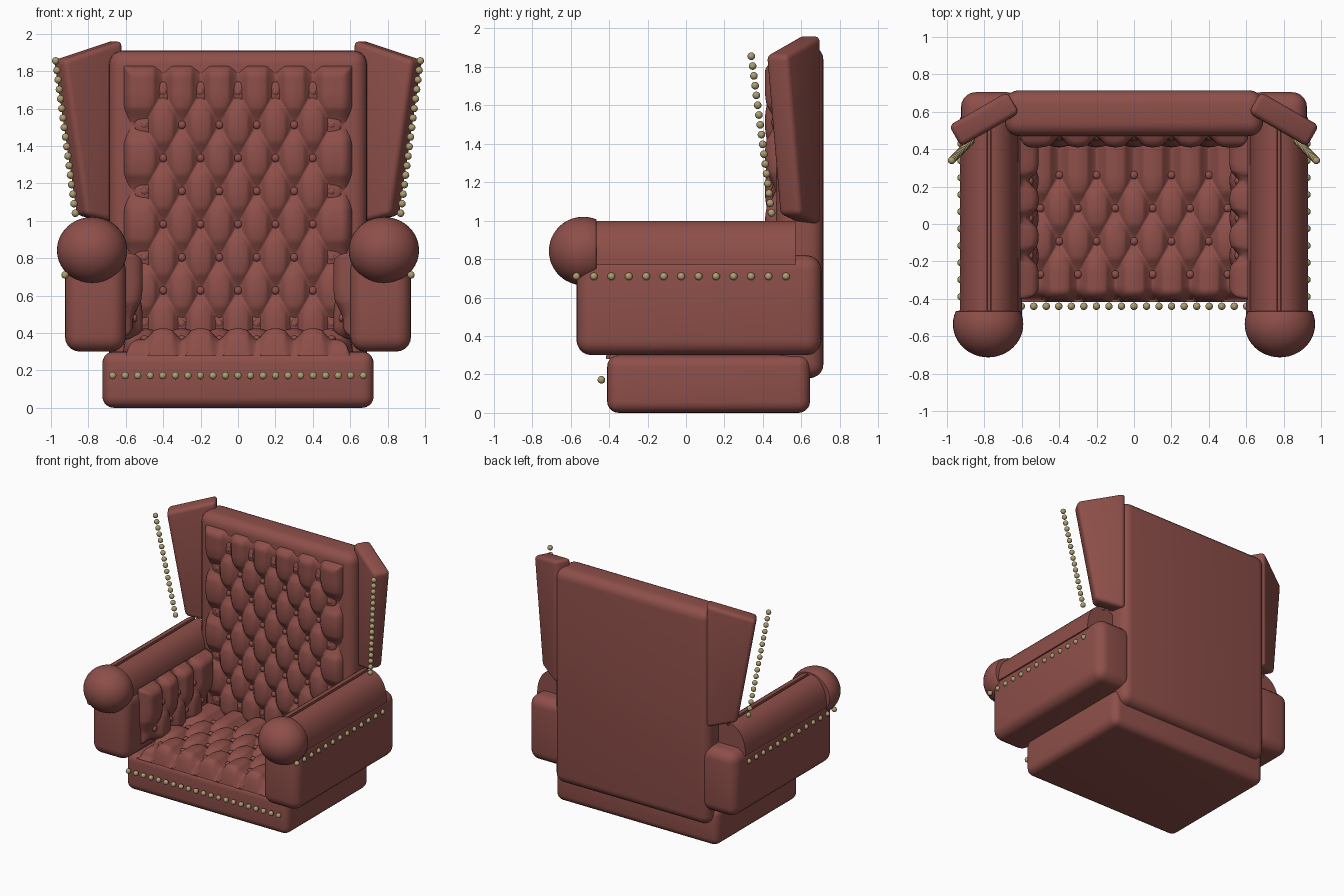
import bpy, bmesh, math
from mathutils import Matrix, Vector

if "Cube" in bpy.data.objects:
    bpy.data.objects.remove(bpy.data.objects["Cube"])


def material(name, rgb):
    m = bpy.data.materials.new(name)
    m.diffuse_color = (*rgb, 1)
    m.use_nodes = True
    m.node_tree.nodes["Principled BSDF"].inputs["Base Color"].default_value = m.diffuse_color
    return m


LEATHER = material("red_brown_leather", (0.27, 0.078, 0.067))
BRASS = material("aged_brass", (0.42, 0.34, 0.17))


def finish(name, bm, mat=LEATHER, angle=35):
    me = bpy.data.meshes.new(name)
    bm.to_mesh(me)
    bm.free()
    me.materials.append(mat)
    ob = bpy.data.objects.new(name, me)
    bpy.context.collection.objects.link(ob)
    bpy.ops.object.select_all(action='DESELECT')
    ob.select_set(True)
    bpy.context.view_layer.objects.active = ob
    bpy.ops.object.shade_smooth_by_angle(angle=math.radians(angle))
    return ob


def rounded_box(name, lo, hi, radius):
    lo, hi = Vector(lo), Vector(hi)
    bm = bmesh.new()
    bmesh.ops.create_cube(bm, size=1)
    for v in bm.verts:
        v.co = (lo + hi) / 2 + v.co * (hi - lo)
    bmesh.ops.bevel(bm, geom=bm.edges[:], offset=radius, segments=5,
                    profile=0.5, affect='EDGES')
    return finish(name, bm)


def prism(name, points, sweep, radius=0):
    # extrude a closed outline along the sweep vector
    bm = bmesh.new()
    face = bm.faces.new([bm.verts.new(p) for p in points])
    ext = bmesh.ops.extrude_face_region(bm, geom=[face], use_keep_orig=True)
    moved = [g for g in ext["geom"] if isinstance(g, bmesh.types.BMVert)]
    bmesh.ops.translate(bm, vec=sweep, verts=moved)
    bmesh.ops.recalc_face_normals(bm, faces=bm.faces[:])
    if radius:
        bmesh.ops.bevel(bm, geom=bm.edges[:], offset=radius, segments=4,
                        profile=0.5, affect='EDGES')
    return finish(name, bm)


def beads(name, items, mat):
    # items: (centre, radii)
    bm = bmesh.new()
    for centre, radii in items:
        bmesh.ops.create_uvsphere(
            bm, u_segments=14, v_segments=8, radius=1,
            matrix=Matrix.Translation(centre) @ Matrix.Diagonal((*radii, 1)))
    return finish(name, bm, mat, 60)


def nail_row(name, start, end, count):
    a, b = Vector(start), Vector(end)
    beads(name, [(a.lerp(b, i / (count - 1)), (0.02,) * 3)
                 for i in range(count)], BRASS)


PU, PV = 0.2, 0.177      # diamond tufting pitch
DU, DV = PU / 24, PV / 12


def tufted(name, half_u, v0, v1, row0, rows, lim_u, height, depth, place,
           flip=False, discs=False):
    """Diamond-tufted pad; place(u, v, h) maps pad coordinates to space."""
    row_end = row0 + (rows - 1) * PV
    nu = round(half_u / DU)
    j0, j1 = round((v0 - row0) / DV), round((v1 - row0) / DV)
    lo_v, hi_v = row0 + j0 * DV, row0 + j1 * DV

    def quilt(u, v):
        cu = max(-lim_u, min(lim_u, u))
        cv = max(row0, min(row_end, v))
        w = (cv - row0) / (2 * PV)
        a = abs(math.sin(math.pi * ((cu - 0.1) / PU + w)))
        b = abs(math.sin(math.pi * ((cu - 0.1) / PU - w)))
        return 0.4 * min(1, a * a + b * b) + 0.6 * math.sqrt(a * b)

    def surface(u, v):
        q = quilt(u, v)
        e = min(nu * DU - abs(u), v - lo_v, hi_v - v)
        t = max(0, min(1, (e - 0.022 * (1 - q)) / 0.065))
        return (height - depth * (1 - q)) * math.sqrt(1 - (1 - t) ** 2)

    bm = bmesh.new()
    grid = [[bm.verts.new(place(i * DU, row0 + j * DV,
                                surface(i * DU, row0 + j * DV)))
             for i in range(-nu, nu + 1)] for j in range(j0, j1 + 1)]
    for r0, r1 in zip(grid, grid[1:]):
        for i in range(2 * nu):
            quad = [r0[i], r0[i + 1], r1[i + 1], r1[i]]
            bm.faces.new(quad[::-1] if flip else quad)
    finish(name, bm, LEATHER, 70)

    # buttons in the hollows, wide flat washers along the border
    items = []
    origin = Vector(place(0, 0, 0))
    normal = Vector(place(0, 0, 1)) - origin

    def radii(r, thick):
        return tuple(thick if abs(c) > 0.5 else r for c in normal)

    for r in range(rows):
        for k in range(-6, 7):
            if (k + r) % 2 == 0 or abs(k * 0.1) > lim_u + 0.01:
                continue
            u, v = k * 0.1, row0 + r * PV
            base = height - depth
            items.append((Vector(place(u, v, base + 0.006)), radii(0.022, 0.016)))
            if discs and (r in (0, rows - 1) or abs(k) == 5):
                items.append((Vector(place(u, v, base + 0.003)), radii(0.055, 0.014)))
    beads(name + "_buttons", items, LEATHER)


# seat base and back shell
rounded_box("seat_base", (-0.725, -0.41, 0), (0.725, 0.645, 0.30), 0.06)
rounded_box("back_shell", (-0.69, 0.47, 0.18), (0.69, 0.715, 1.91), 0.075)

# tufted seat and back cushions
tufted("seat_cushion", 0.62, -0.415, 0.48, -0.27, 4, 0.5, 0.145, 0.06,
       lambda u, v, h: (u, v, 0.28 + h))
tufted("back_cushion", 0.62, 0.33, 1.84, 0.45, 8, 0.5, 0.095, 0.055,
       lambda u, v, h: (u, 0.505 - h, v), discs=True)

for s, side in ((-1, "left"), (1, "right")):
    # arm body
    xs = sorted((s * 0.925, s * 0.60))
    rounded_box(side + "_arm_body", (xs[0], -0.57, 0.30), (xs[1], 0.705, 0.82), 0.08)

    # arm roll with a narrow seam along the top
    pts = []
    for i in range(25):
        t = math.pi * i / 24
        if i == 12:
            pts += [(s * 0.775 + dx, -0.5, z) for dx, z in
                    ((0.011, 0.999), (0.008, 0.975), (-0.008, 0.975), (-0.011, 0.999))]
        else:
            pts.append((s * 0.775 + 0.155 * math.cos(t), -0.5,
                        0.77 + 0.23 * math.sin(t) ** 0.85))
    prism(side + "_arm_roll", pts, (0, 1.07, 0))

    # round arm front, flat where it meets the roll
    bm = bmesh.new()
    bmesh.ops.create_uvsphere(bm, u_segments=40, v_segments=24, radius=1,
                              matrix=Matrix.Rotation(math.pi / 2, 4, 'X'))
    for v in bm.verts:
        v.co = (s * 0.78 + v.co.x * 0.188, min(-0.535 + v.co.y * 0.178, -0.465),
                0.842 + v.co.z * 0.178)
    finish(side + "_arm_front", bm)

    # tufted inner arm pad
    tufted(side + "_arm_pad", 0.43, 0.36, 0.835, 0.48, 2, 0.3, 0.10, 0.05,
           lambda u, v, h: (s * (0.61 - h), u + 0.03, v), flip=s > 0)

    # angled wing
    n = Vector((s * 0.5, 0.866, 0)) * 0.065
    outline = [(0, 1.965), (0.365, 1.86), (0.225, 1.03), (0, 0.98)]
    pts = [Vector((s * (0.645 + u * 0.866), 0.65 - u * 0.5, z)) - n
           for u, z in outline]
    prism(side + "_wing", pts, n * 2, 0.03)

    # nail trim on wing and arm
    nail_row(side + "_wing_nails", (s * 0.975, 0.34, 1.855), (s * 0.87, 0.445, 1.04), 17)
    nail_row(side + "_arm_nails", (s * 0.925, -0.57, 0.71), (s * 0.925, 0.52, 0.71), 13)

# nail trim along the front of the base
nail_row("base_nails", (-0.67, -0.44, 0.172), (0.67, -0.44, 0.172), 21)
